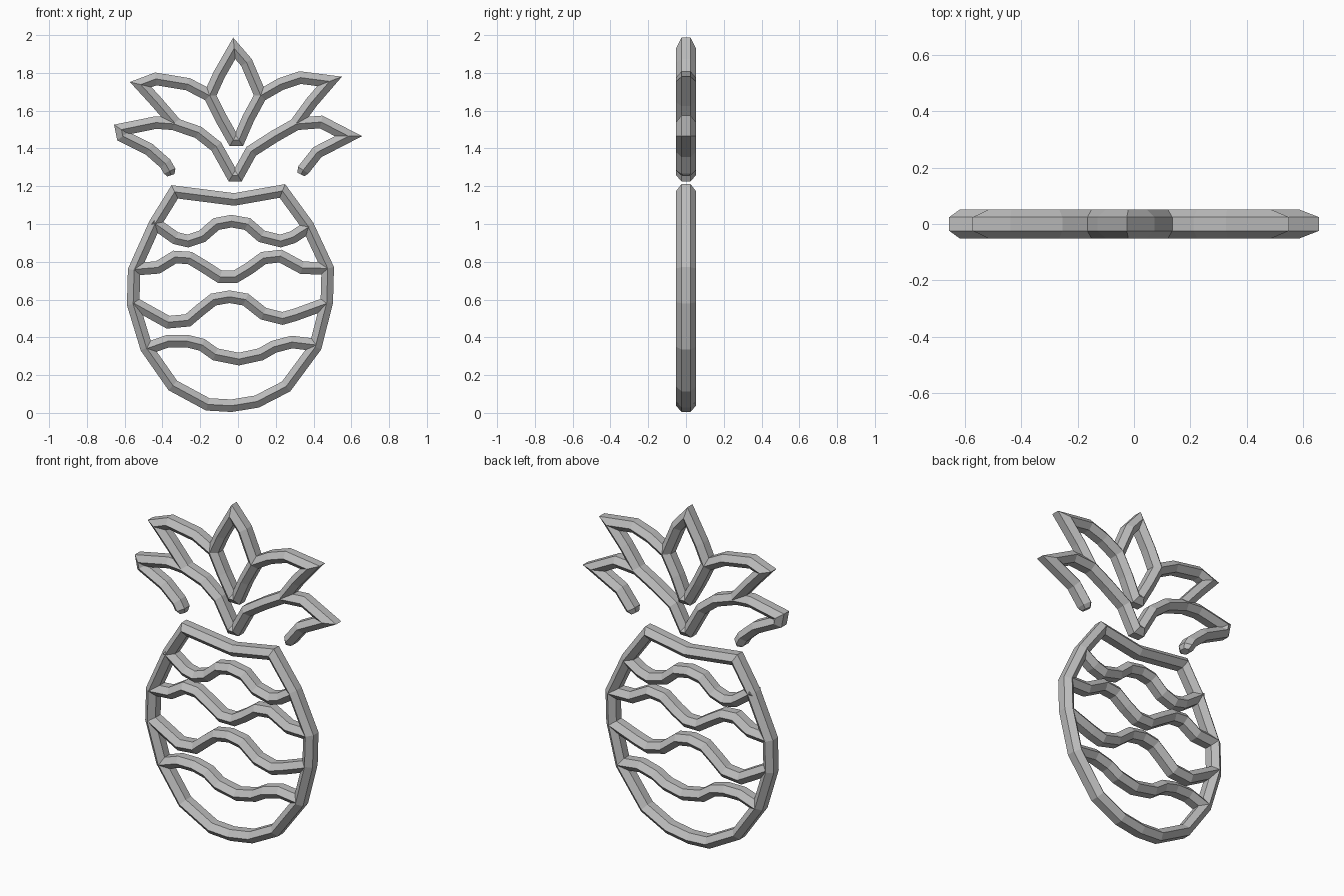
import bpy
import bmesh
from mathutils import Vector

cube = bpy.data.objects.get("Cube")
if cube:
    bpy.data.objects.remove(cube, do_unlink=True)

GREY = (0.5, 0.5, 0.5, 1)
mat = bpy.data.materials.new("plain grey")
mat.use_nodes = True
mat.diffuse_color = GREY
mat.node_tree.nodes["Principled BSDF"].inputs["Base Color"].default_value = GREY

# Six-sided bar section: (offset in the x-z plane, depth along y)
W, D, S = 0.033, 0.052, 0.024
SECTION = [(0, -D), (W, -S), (W, S), (0, D), (-W, S), (-W, -S)]


def bar(name, path, closed=False, taper_start=False, taper_end=False):
    """Sweep the section along an x-z path with mitred corners."""
    pts = [Vector(p) for p in path]
    count = len(pts)
    bm = bmesh.new()
    rings = []
    for i, p in enumerate(pts):
        before = pts[i - 1] if closed or i > 0 else None
        after = pts[(i + 1) % count] if closed or i < count - 1 else None
        d_in = (p - before).normalized() if before else (after - p).normalized()
        d_out = (after - p).normalized() if after else d_in
        n_in, n_out = Vector((-d_in.y, d_in.x)), Vector((-d_out.y, d_out.x))
        normal = (n_in + n_out).normalized()
        side = normal / max(normal.dot(n_in), 0.35)
        tapered = (taper_start and i == 0) or (taper_end and i == count - 1)
        k = 0.6 if tapered else 1
        rings.append([bm.verts.new((p.x + side.x * o * k, y * k, p.y + side.y * o * k))
                      for o, y in SECTION])
    sides = len(SECTION)
    for i in range(count if closed else count - 1):
        a, b = rings[i], rings[(i + 1) % count]
        for j in range(sides):
            k = (j + 1) % sides
            bm.faces.new((a[j], a[k], b[k], b[j]))
    if not closed:
        bm.faces.new(rings[0])
        bm.faces.new(rings[-1])
    bmesh.ops.recalc_face_normals(bm, faces=bm.faces)
    mesh = bpy.data.meshes.new(name)
    bm.to_mesh(mesh)
    bm.free()
    mesh.materials.append(mat)
    obj = bpy.data.objects.new(name, mesh)
    bpy.context.collection.objects.link(obj)


# Fruit outline
bar("fruit_outline", [
    (-.335, 1.17), (-.02, 1.13), (.235, 1.175), (.37, .99), (.475, .765),
    (.47, .585), (.41, .35), (.255, .14), (.10, .06), (-.035, .038),
    (-.16, .045), (-.345, .145), (-.485, .345), (-.555, .575), (-.55, .755),
    (-.44, 1.0)], closed=True)

# Wavy bands across the fruit
bar("top_wave", [
    (-.45, 1.01), (-.33, .925), (-.265, .91), (-.19, .935), (-.115, 1.0),
    (-.035, 1.015), (.05, 1.0), (.125, .935), (.225, .91), (.29, .93), (.375, .985)])
bar("upper_wave", [
    (-.55, .76), (-.425, .77), (-.335, .825), (-.255, .82), (-.18, .775),
    (-.095, .72), (-.015, .72), (.06, .765), (.135, .82), (.225, .83),
    (.34, .768), (.47, .765)])
bar("lower_wave", [
    (-.55, .58), (-.37, .48), (-.265, .49), (-.2, .545), (-.13, .6),
    (-.045, .615), (.04, .6), (.135, .525), (.235, .5), (.305, .52), (.47, .58)])
bar("bottom_wave", [
    (-.485, .34), (-.37, .38), (-.27, .38), (-.19, .36), (-.12, .31),
    (.005, .285), (.12, .31), (.19, .35), (.285, .375), (.41, .36)])

# Crown leaves
bar("centre_leaf", [
    (-.02, 1.93), (-.1, 1.79), (-.15, 1.68), (-.09, 1.56), (-.025, 1.445),
    (.005, 1.445), (.055, 1.56), (.12, 1.68), (.045, 1.855)], closed=True)
bar("upper_right_leaf", [
    (-.15, 1.68), (-.265, 1.74), (-.435, 1.768), (-.515, 1.738),
    (-.43, 1.645), (-.335, 1.535)])
bar("upper_left_leaf", [
    (.12, 1.68), (.225, 1.74), (.33, 1.775), (.485, 1.755),
    (.39, 1.645), (.31, 1.535)])

# Lower leaves, one strand running through the base of the crown
bar("lower_leaves", [
    (-.355, 1.258), (-.362, 1.28), (-.385, 1.32), (-.47, 1.395), (-.61, 1.465),
    (-.617, 1.5), (-.435, 1.537), (-.34, 1.53), (-.21, 1.485), (-.115, 1.41),
    (-.03, 1.258), (0, 1.258), (.07, 1.385), (.195, 1.465), (.31, 1.53),
    (.44, 1.54), (.585, 1.465), (.42, 1.38), (.345, 1.285), (.333, 1.262)],
    taper_start=True, taper_end=True)
